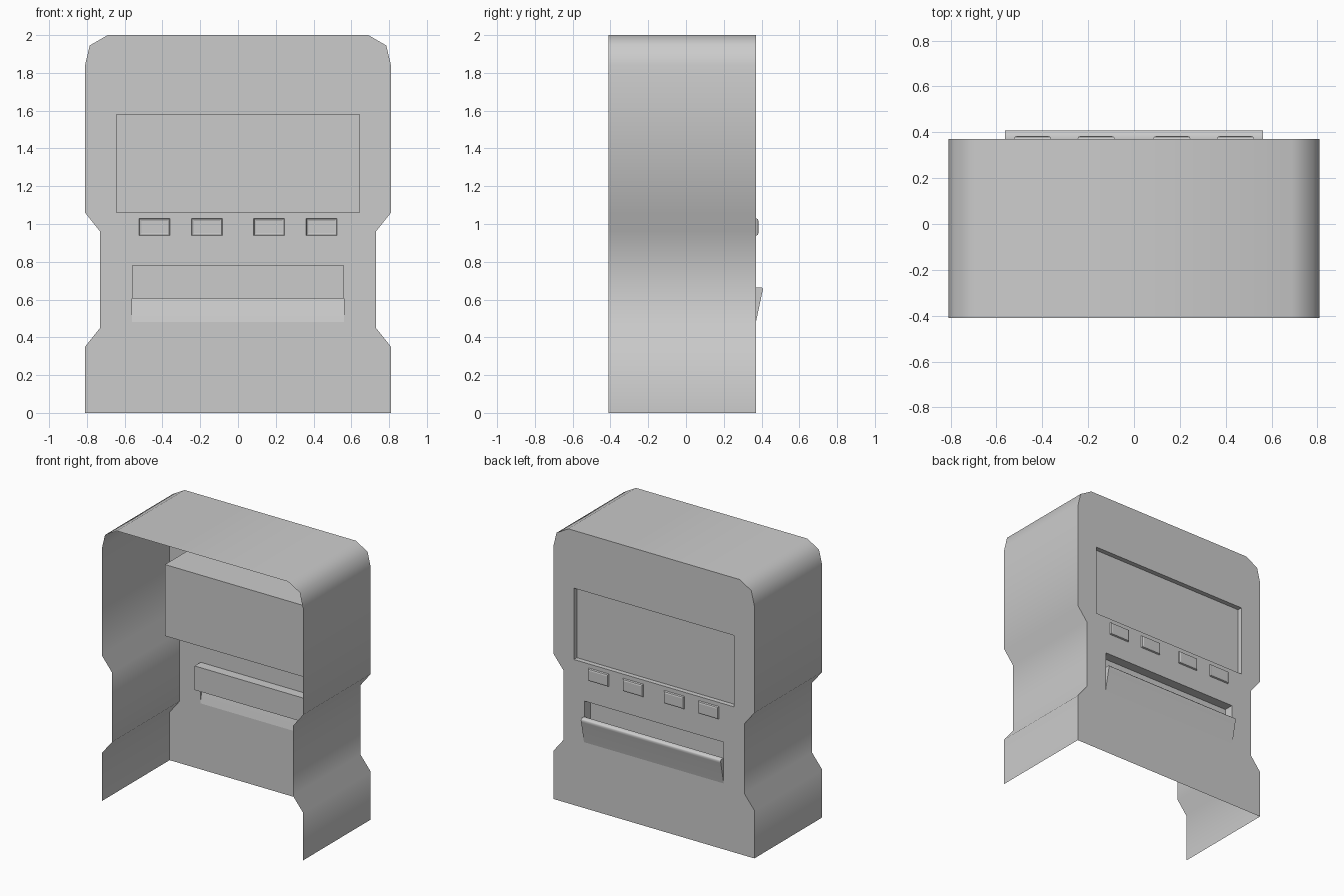
import bpy, bmesh, math

default = bpy.data.objects.get("Cube")
if default:
    bpy.data.objects.remove(default, do_unlink=True)

# One plain colour for every part
GREY = (0.6, 0.6, 0.6, 1)
grey = bpy.data.materials.new("plain_grey")
grey.use_nodes = True
grey.diffuse_color = GREY
grey.node_tree.nodes["Principled BSDF"].inputs["Base Color"].default_value = GREY

FRONT, PANEL = -0.41, 0.37


def finish(name, bm, angle=60):
    mesh = bpy.data.meshes.new(name)
    bm.to_mesh(mesh)
    bm.free()
    mesh.materials.append(grey)
    obj = bpy.data.objects.new(name, mesh)
    bpy.context.collection.objects.link(obj)
    bpy.ops.object.select_all(action="DESELECT")
    obj.select_set(True)
    bpy.context.view_layer.objects.active = obj
    bpy.ops.object.shade_smooth_by_angle(angle=math.radians(angle))
    return obj


def ring(bm, points, y):
    return [bm.verts.new((x, y, z)) for x, z in points]


def rect(x0, x1, z0, z1, inset=0):
    x0, x1, z0, z1 = x0 + inset, x1 - inset, z0 + inset, z1 - inset
    return [(x0, z0), (x0, z1), (x1, z1), (x1, z0)]


def bridge(bm, a, b, closed=True):
    for i in range(len(a) if closed else len(a) - 1):
        j = (i + 1) % len(a)
        bm.faces.new((a[i], a[j], b[j], b[i]))


# Cabinet silhouette: waisted sides and chamfered shoulders
half = [(0.81, 0), (0.81, 0.35), (0.73, 0.45), (0.73, 0.96),
        (0.81, 1.06), (0.81, 1.84), (0.785, 1.945), (0.69, 2)]
outline = [(-x, z) for x, z in half] + half[::-1]

# Openings
window = rect(-0.645, 0.645, 1.06, 1.58)
slot = rect(-0.56, 0.56, 0.605, 0.78)
opening = rect(-0.56, 0.56, 0.48, 0.78)
buttons = [rect(x - 0.082, x + 0.082, 0.938, 1.03)
           for x in (-0.443, -0.165, 0.165, 0.443)]

# Outer wrap, open at the front and underneath
bm = bmesh.new()
bridge(bm, ring(bm, outline, FRONT), ring(bm, outline, PANEL), closed=False)
bmesh.ops.reverse_faces(bm, faces=bm.faces)
if sum(f.normal.z * f.calc_center_median().z for f in bm.faces) < 0:
    bmesh.ops.reverse_faces(bm, faces=bm.faces)
bm.normal_update()
top = max(bm.faces, key=lambda f: f.calc_center_median().z)
if top.normal.z < 0:
    bmesh.ops.reverse_faces(bm, faces=bm.faces)
finish("cabinet_shell", bm)

# Back panel with openings
bm = bmesh.new()
edges = []
for loop in [outline, window, opening] + buttons:
    verts = ring(bm, loop, PANEL)
    edges += [bm.edges.new((v, verts[(i + 1) % len(verts)]))
              for i, v in enumerate(verts)]
bmesh.ops.triangle_fill(bm, edges=edges, use_beauty=True, normal=(0, 1, 0))
finish("back_panel", bm)

# Deep window housing with a shallow screen recess
bm = bmesh.new()
rings = [ring(bm, window, y) for y in (0.08, 0.335, PANEL)]
for a, b in zip(rings, rings[1:]):
    bridge(bm, a, b)
for r in rings[:2]:
    bm.faces.new(r)
bmesh.ops.recalc_face_normals(bm, faces=bm.faces)
finish("window_housing", bm, 30)

# Shallow slot pocket
bm = bmesh.new()
inner = ring(bm, slot, 0.30)
bridge(bm, inner, ring(bm, slot, PANEL))
bm.faces.new(inner)
bmesh.ops.recalc_face_normals(bm, faces=bm.faces)
bmesh.ops.reverse_faces(bm, faces=bm.faces)
finish("slot_pocket", bm, 30)

# Sloping tray flap, hollow behind its lower half
profile = [(PANEL, 0.48), (0.404, 0.64), (0.408, 0.655),
           (0.402, 0.665), (PANEL, 0.665), (PANEL, 0.605)]
bm = bmesh.new()
left, right = [[bm.verts.new((x, y, z)) for y, z in profile]
               for x in (-0.563, 0.563)]
bridge(bm, left, right, closed=False)
for side in (left, right):
    bm.faces.new(side)
bmesh.ops.recalc_face_normals(bm, faces=bm.faces)
finish("tray_flap", bm)

# Raised buttons with bevelled rims
for n, button in enumerate(buttons, 1):
    (x0, z0), (x1, z1) = button[0], button[2]
    bm = bmesh.new()
    base = ring(bm, button, PANEL)
    lip = ring(bm, rect(x0, x1, z0, z1, 0.004), 0.38)
    face = ring(bm, rect(x0, x1, z0, z1, 0.013), 0.383)
    bridge(bm, base, lip)
    bridge(bm, lip, face)
    bm.faces.new(face)
    bmesh.ops.recalc_face_normals(bm, faces=bm.faces)
    finish(f"button_{n}", bm, 15)
